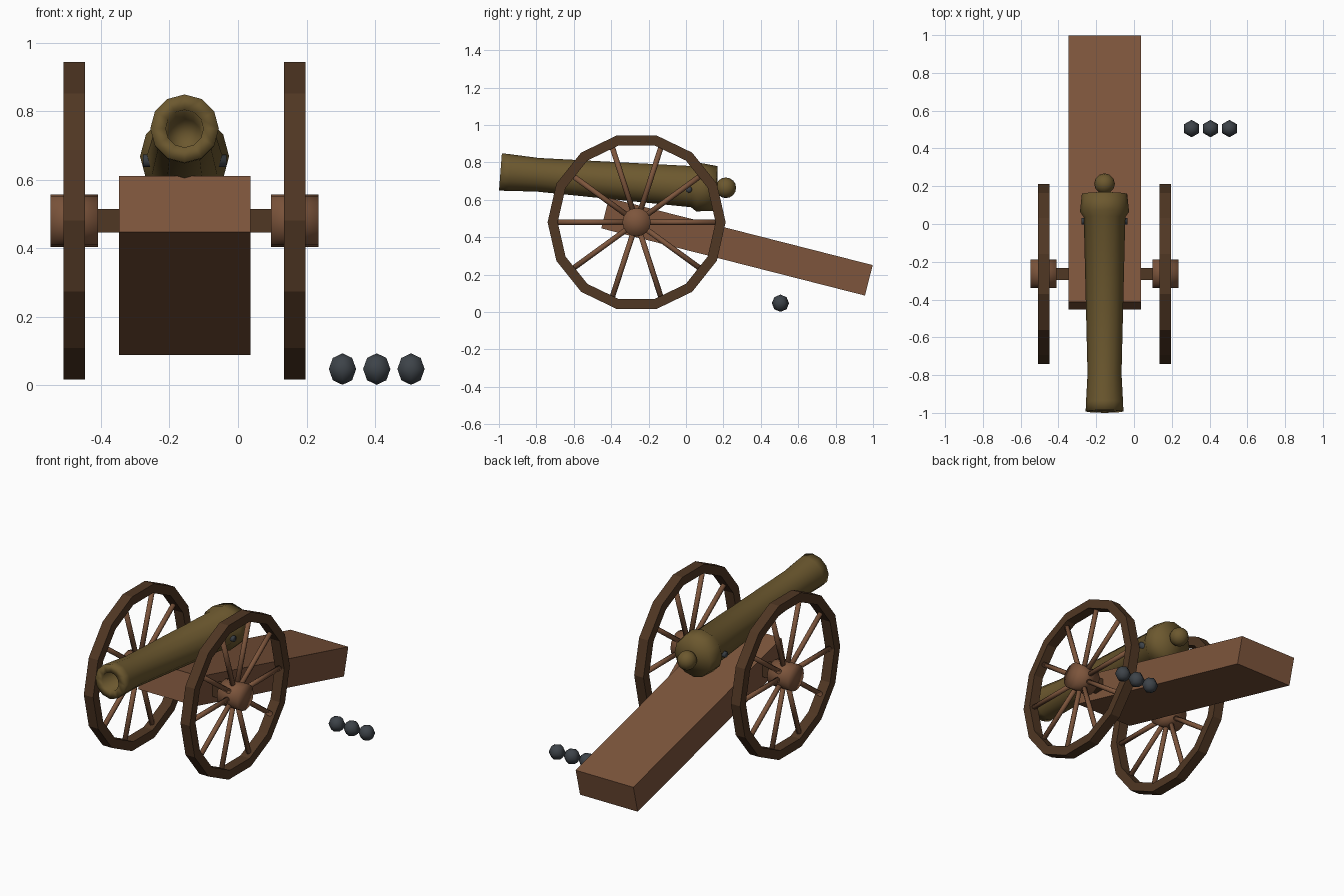
import bpy, bmesh, math
from mathutils import Matrix, Vector

if "Cube" in bpy.data.objects:
    bpy.data.objects.remove(bpy.data.objects["Cube"])

CX = -0.156                  # centre line of the gun
HUB_Y, HUB_Z = -0.264, 0.48  # wheel centre


def material(name, rgb):
    m = bpy.data.materials.new(name)
    m.diffuse_color = (*rgb, 1)
    m.use_nodes = True
    m.node_tree.nodes["Principled BSDF"].inputs["Base Color"].default_value = m.diffuse_color
    return m


WOOD = material("red brown wood", (0.205, 0.091, 0.045))
DARK = material("dark wood", (0.08, 0.038, 0.017))
BRASS = material("old brass", (0.150, 0.098, 0.028))
IRON = material("iron", (0.047, 0.056, 0.066))

ALONG_X = Matrix.Rotation(math.pi / 2, 4, 'Y')
UPRIGHT = Matrix.Identity(4)


def finish(name, bm, mat, smooth):
    bmesh.ops.recalc_face_normals(bm, faces=bm.faces)
    for f in bm.faces:
        f.smooth = smooth
    me = bpy.data.meshes.new(name)
    bm.to_mesh(me)
    bm.free()
    me.materials.append(mat)
    ob = bpy.data.objects.new(name, me)
    bpy.context.collection.objects.link(ob)
    return ob


def lathe(name, profile, loc, rot, n, mat, smooth=True, closed=False, phase=0.0):
    """Revolve (radius, height) points around local z."""
    bm = bmesh.new()
    rings = []
    for r, h in profile:
        angles = [phase + math.tau * k / n for k in range(n)]
        rings.append([bm.verts.new((r * math.cos(a), r * math.sin(a), h)) for a in angles])
    pairs = list(zip(rings, rings[1:]))
    if closed:
        pairs.append((rings[-1], rings[0]))
    for a, b in pairs:
        for k in range(n):
            j = (k + 1) % n
            bm.faces.new((a[k], a[j], b[j], b[k]))
    bmesh.ops.remove_doubles(bm, verts=bm.verts, dist=1e-5)
    bm.transform(Matrix.Translation(loc) @ rot)
    return finish(name, bm, mat, smooth)


def box(name, size, loc, rot, mat):
    bm = bmesh.new()
    bmesh.ops.create_cube(bm, size=1)
    bm.transform(Matrix.Translation(loc) @ rot @ Matrix.Diagonal((*size, 1)))
    return finish(name, bm, mat, False)


def rod(r, half):
    return [(0, -half), (r, -half), (r, half), (0, half)]


def ball(r, rings):
    return [(r * math.sin(math.pi * i / rings), -r * math.cos(math.pi * i / rings))
            for i in range(rings + 1)]


# Sloping trail beam and axle
box("trail_beam", (0.384, 1.455, 0.168), (CX, 0.2725, 0.349),
    Matrix.Rotation(math.radians(-14.3), 4, 'X'), WOOD)
box("axle", (0.56, 0.064, 0.068), (CX, HUB_Y, HUB_Z), UPRIGHT, DARK)

# Wheels: fourteen-sided rim, hub and ten spokes
for side, sx in (("left", -1), ("right", 1)):
    c = Vector((CX + sx * 0.322, HUB_Y, HUB_Z))
    rim = [(0.476, -0.031), (0.476, 0.031), (0.422, 0.031), (0.422, -0.031)]
    lathe(side + "_wheel_rim", rim, c, ALONG_X, 14, DARK, False, True, math.pi / 2)
    lathe(side + "_wheel_hub", rod(0.076, 0.069), c, ALONG_X, 16, WOOD)
    for k in range(10):
        rot = Matrix.Rotation(math.radians(90 + 36 * k), 4, 'X')
        mid = c + rot @ Vector((0, 0, 0.235))
        lathe(f"{side}_spoke_{k + 1}", rod(0.0145, 0.19), mid, rot, 8, WOOD)

# Barrel with hollow muzzle and swollen breech, tilted up toward the front
barrel = [(0, 0.30), (0.05, 0.28), (0.055, 0), (0.1, 0), (0.098, 0.05), (0.09, 0.2),
          (0.110, 1.03), (0.130, 1.06), (0.120, 1.155), (0, 1.165)]
lathe("barrel", barrel, (CX, -0.992, 0.749),
      Matrix.Rotation(math.radians(-94.4), 4, 'X'), 12, BRASS)
lathe("breech_knob", ball(0.055, 8), (CX, 0.213, 0.664), UPRIGHT, 12, BRASS)
lathe("barrel_pin", rod(0.018, 0.122), (CX, 0.015, 0.655), ALONG_X, 8, IRON)

# Row of shot on the ground
for i in range(3):
    lathe(f"shot_{i + 1}", ball(0.046, 4), (0.305 + 0.1 * i, 0.505, 0.047),
          UPRIGHT, 6, IRON, phase=math.pi / 2)
